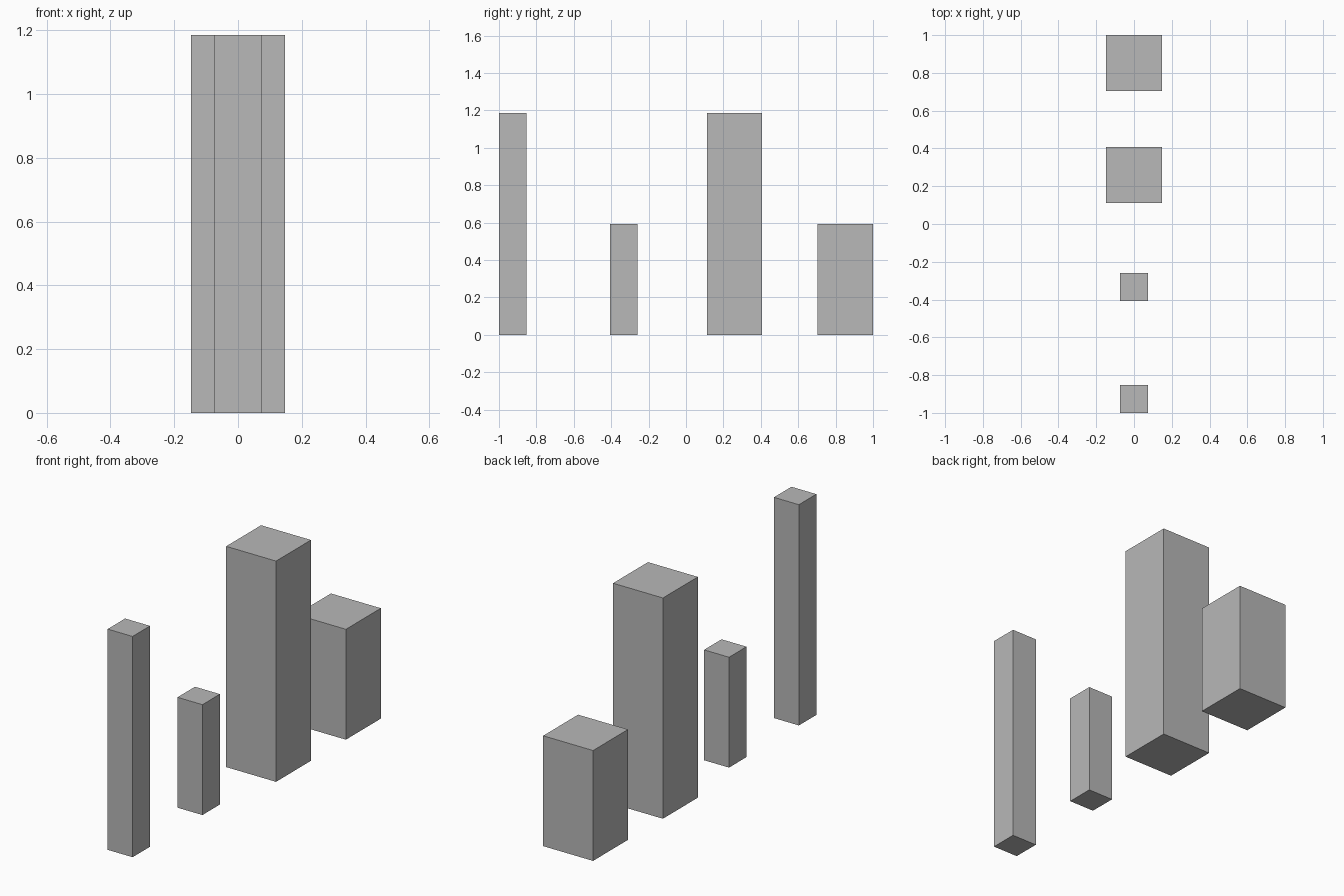
import bpy

default_cube = bpy.data.objects.get("Cube")
if default_cube:
    bpy.data.objects.remove(default_cube, do_unlink=True)

# Single plain grey
grey = bpy.data.materials.new("grey")
grey.use_nodes = True
colour = (0.48, 0.48, 0.48, 1)
grey.diffuse_color = colour
grey.node_tree.nodes["Principled BSDF"].inputs["Base Color"].default_value = colour

UNIT = 2 / 13.5  # width of a thin pillar


def pillar(name, y, width, height):
    """Square pillar standing on the ground, sized in units."""
    w, h = width * UNIT, height * UNIT
    bpy.ops.mesh.primitive_cube_add(size=1, location=(0, y * UNIT, h / 2))
    ob = bpy.context.object
    ob.name = name
    ob.scale = (w, w, h)
    bpy.ops.object.transform_apply(location=False, rotation=False, scale=True)
    ob.data.materials.append(grey)


# Row of pillars from front to back, evenly spaced
pillar("thin_tall_pillar", -6.25, 1, 8)
pillar("thin_short_pillar", -2.25, 1, 4)
pillar("thick_tall_pillar", 1.75, 2, 8)
pillar("thick_short_pillar", 5.75, 2, 4)
